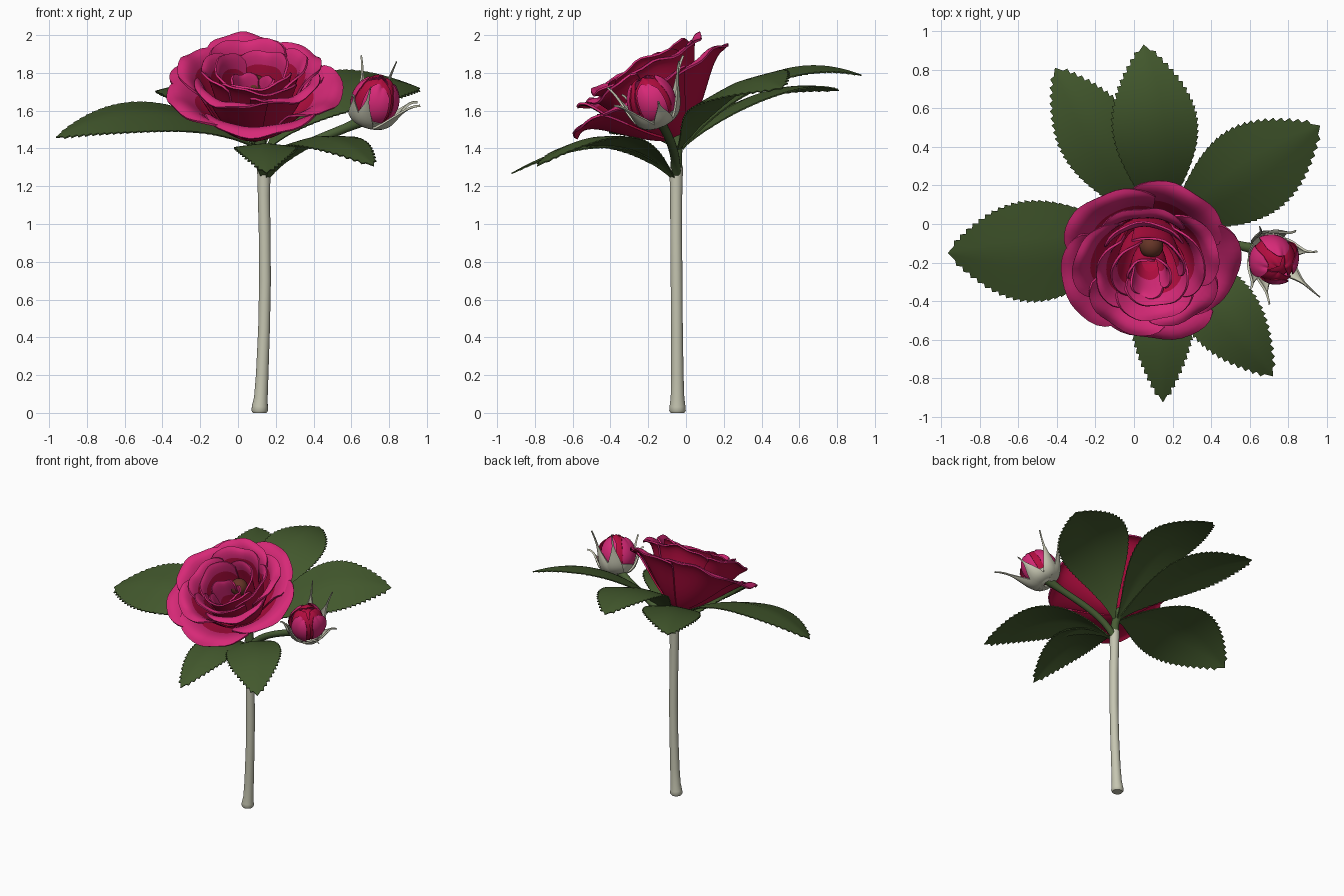
import bpy, bmesh, math, random
from mathutils import Vector as V, Matrix

if "Cube" in bpy.data.objects:
    bpy.data.objects.remove(bpy.data.objects["Cube"])
random.seed(4)


def mat(name, r, g, b):
    m = bpy.data.materials.new(name)
    m.diffuse_color = (r, g, b, 1)
    m.use_nodes = True
    m.node_tree.nodes["Principled BSDF"].inputs["Base Color"].default_value = m.diffuse_color
    return m


PINK = mat("petal pink", .68, .022, .185)
CRIMSON = mat("petal crimson", .45, .004, .05)
LEAF = mat("leaf green", .055, .098, .026)
STALK = mat("stalk green", .065, .11, .035)
PALE = mat("pale stem", .56, .56, .44)
BROWN = mat("heart brown", .13, .035, .02)


def bez(pts, t):
    """Point on a Bezier of any degree."""
    pts = [V(p) for p in pts]
    while len(pts) > 1:
        pts = [a.lerp(b, t) for a, b in zip(pts, pts[1:])]
    return pts[0]


def surface(name, grids, mats, thick=0, low=0, closed=False, angle=40):
    """Skin grids of points; rows below the fraction 'low' use the second material."""
    bm = bmesh.new()
    for rows in grids:
        vs = [[bm.verts.new(p) for p in r] for r in rows]
        n, m = len(rows), len(rows[0])
        for i in range(n - 1):
            for j in range(m if closed else m - 1):
                k = (j + 1) % m
                f = bm.faces.new((vs[i][j], vs[i][k], vs[i + 1][k], vs[i + 1][j]))
                f.material_index = int(i / n < low)
        if closed:
            bm.faces.new(vs[0][::-1])
            bm.faces.new(vs[-1])
    me = bpy.data.meshes.new(name)
    bm.to_mesh(me)
    bm.free()
    ob = bpy.data.objects.new(name, me)
    bpy.context.collection.objects.link(ob)
    for m in mats:
        me.materials.append(m)
    bpy.ops.object.select_all(action='DESELECT')
    bpy.context.view_layer.objects.active = ob
    ob.select_set(True)
    if thick:
        s = ob.modifiers.new("thickness", 'SOLIDIFY')
        s.thickness = thick
        s.material_offset = len(mats) - 1
        bpy.ops.object.modifier_apply(modifier=s.name)
    bpy.ops.object.shade_smooth_by_angle(angle=math.radians(angle))
    return ob


def tube(name, pts, radii, material, sides=20):
    pts = [V(p) for p in pts]
    rows = []
    for i, p in enumerate(pts):
        d = (pts[min(i + 1, len(pts) - 1)] - pts[max(i - 1, 0)]).normalized()
        x = V((0, 1, 0)).cross(d).normalized()      # fixed reference, so no twist
        y = d.cross(x)
        rows.append([p + radii[i] * (x * math.cos(a) + y * math.sin(a))
                     for a in (math.tau * k / sides for k in range(sides))])
    return surface(name, [rows], [material], closed=True)


def petal(frame, ang, half, prof, wave, shift=0, nv=16, nu=16):
    """A cupped petal round the local z axis, spiralling so neighbours overlap."""
    ph, rows = random.uniform(0, 6), []
    big = random.uniform(.96, 1.03)
    for i in range(nv + 1):
        row = []
        for j in range(nu + 1):
            u = 1 - 2 * j / nu
            v = i / nv * (1 - .2 * abs(u) ** 3.5)
            p = bez(prof, v)
            r = p.x * big * (1 + .07 * u)
            h = p.y + wave * v ** 3 * math.sin(3.2 * u + ph) + wave * .4 * v ** 4 * math.sin(9 * u + ph)
            a = ang + half * u
            row.append(frame @ V((r * math.cos(a), r * math.sin(a) - shift, h)))
        rows.append(row)
    return rows


# Pale main stem with a flared foot, then the green neck and bloom base
tube("main_stem", [(.115, -.045, 0), (.115, -.045, .012), (.116, -.045, .035), (.121, -.045, .08),
                   (.128, -.046, .2), (.138, -.048, .45), (.143, -.05, .7), (.141, -.052, .95),
                   (.137, -.052, 1.15), (.137, -.052, 1.3)],
     [.036, .044, .042, .036, .033, .031, .031, .031, .032, .036], PALE)
tube("flower_neck", [(.137, -.052, 1.27), (.132, -.05, 1.36), (.115, -.045, 1.44), (.1, -.05, 1.48)],
     [.034, .028, .032, .055], STALK)

# Open bloom: layers of petals with rolled lips, tilted toward the front
bloom = Matrix.Translation((.08, -.035, 1.465)) @ Matrix.Rotation(math.radians(30), 4, 'X')
layers = [
    ("outer_petals", 5, 1.0, 44, [(.03, 0), (.25, .11), (.37, .37), (.48, .29)], .02, .5, 0),
    ("second_petals", 5, .4, 44, [(.03, .01), (.26, .1), (.26, .46), (.385, .4)], .02, .6, 0),
    ("middle_petals", 4, .1, 54, [(.02, .02), (.23, .1), (.19, .41), (.285, .44)], .018, .65, 0),
    ("inner_petals", 3, .9, 68, [(.02, .03), (.19, .1), (.14, .38), (.2, .43)], .016, .65, .01),
    ("heart_petals", 3, .2, 60, [(.01, .05), (.1, .1), (.07, .33), (.11, .38)], .014, .5, .07)]
for name, n, start, half, prof, wave, low, shift in layers:
    prof = [(r, h, 0) for r, h in prof]
    surface(name, [petal(bloom, start + math.tau * k / n, math.radians(half), prof, wave, shift)
                   for k in range(n)], [PINK, CRIMSON], .012, low, angle=60)

# Brown centre of the bloom
bpy.ops.mesh.primitive_uv_sphere_add(segments=20, ring_count=12, radius=.062, location=(.09, -.115, 1.73))
heart = bpy.context.object
heart.name = "flower_centre"
heart.data.materials.append(BROWN)
bpy.ops.object.shade_smooth()


def leaf(name, base, mid, tip, half, roll, n=60, m=4):
    """Toothed leaf with a mid fold along a curved spine."""
    path = [base, mid, tip]
    d = V(tip) - V(base)
    left = V((-d.y, d.x, 0)).normalized() + V((0, 0, roll))
    rows = []
    for i in range(n + 1):
        t = i / n
        w = .012 * (1 - t) + half * math.sin(math.pi * t ** 1.25) ** .95
        row = []
        for j in range(-m, m + 1):
            s, tt, ww = j / m, t, w
            if abs(j) == m and i % 2 and 8 < i < n - 2:   # forward pointing teeth
                tt, ww = t + .8 / n, w + .012
            p = bez(path, tt) - left * (s * ww)
            p.z -= .12 * abs(s) ** 1.2 * ww
            row.append(p)
        rows.append(row)
    surface(name, [rows], [LEAF], .007)


leaf("leaf_left", (.11, -.05, 1.4), (-.45, -.17, 1.77), (-.965, -.15, 1.46), .25, -.3)
leaf("leaf_back_left", (.12, -.03, 1.4), (-.14, .36, 1.82), (-.41, .81, 1.71), .19, -.1)
leaf("leaf_back", (.13, -.02, 1.4), (.14, .42, 1.99), (.05, .93, 1.79), .21, .08)
leaf("leaf_back_right", (.15, -.04, 1.4), (.52, .22, 1.9), (.965, .51, 1.72), .23, .35)
leaf("leaf_front", (.135, -.06, 1.24), (.15, -.35, 1.6), (.15, -.925, 1.27), .152, 0)
leaf("leaf_front_right", (.15, -.06, 1.24), (.38, -.37, 1.65), (.72, -.79, 1.31), .18, .12)

# Side branch carrying the bud
branch = [(.13, -.05, 1.24), (.25, -.05, 1.42), (.5, -.1, 1.46), (.7, -.145, 1.57)]
tube("bud_branch", [bez(branch, k / 14) for k in range(15)], [.024] * 12 + [.027, .032, .04], STALK, 14)

# Closed bud: pink petals wrapped over crimson ones
base, axis = V((.69, -.14, 1.545)), V((.28, -.36, .88)).normalized()
bud = Matrix.Translation(base) @ axis.to_track_quat('Z', 'Y').to_matrix().to_4x4()
for name, n, half, prof, mats in [
        ("bud_outer_petals", 4, 34, [(.02, 0), (.158, .02), (.145, .19), (.065, .235)], [CRIMSON, PINK]),
        ("bud_inner_petals", 3, 62, [(.02, 0), (.147, .02), (.125, .235), (.02, .25)], [PINK, CRIMSON])]:
    surface(name, [petal(bud, n * half + math.tau * k / n, math.radians(half), [(r, h, 0) for r, h in prof], .006)
                   for k in range(n)], mats, .006)
bpy.ops.mesh.primitive_uv_sphere_add(segments=20, ring_count=12, radius=.09)
core = bpy.context.object
core.name = "bud_core"
core.matrix_world = bud @ Matrix.Translation((0, 0, .12)) @ Matrix.Diagonal((1, 1, 1.25, 1))
core.data.materials.append(CRIMSON)
bpy.ops.object.shade_smooth()

# Pale cup and long curling sepals around the bud
cup = [(.03, -.025), (.075, -.012), (.105, .02), (.117, .045)]
surface("bud_cup", [[[bud @ V((r * math.cos(math.tau * k / 24), r * math.sin(math.tau * k / 24), h))
                      for k in range(25)] for r, h in cup]], [PALE], .006)
sepals = []
for tip in [(.65, -.01, 1.89), (.84, -.03, 1.86), (.95, -.14, 1.64), (.965, -.38, 1.62),
            (.70, -.42, 1.72), (.60, -.34, 1.68)]:
    tip = V(tip)
    d = tip - base
    d = (d - axis * d.dot(axis)).normalized()
    side = axis.cross(d)
    path = [base - axis * .02 + d * .03, base + d * .18 - axis * .02, base + d * .14 + axis * .15, tip]
    rows = []
    for i in range(17):
        t = i / 16
        w = .042 * math.sin(math.pi * min(1, t + .22)) ** 1.6 + .012 * (1 - t * t) + .003
        rows.append([bez(path, t) + side * (s * w) - d * (s * s * w * .35) for s in (-1, -.5, 0, .5, 1)])
    sepals.append(rows)
surface("bud_sepals", sepals, [PALE], .012)
